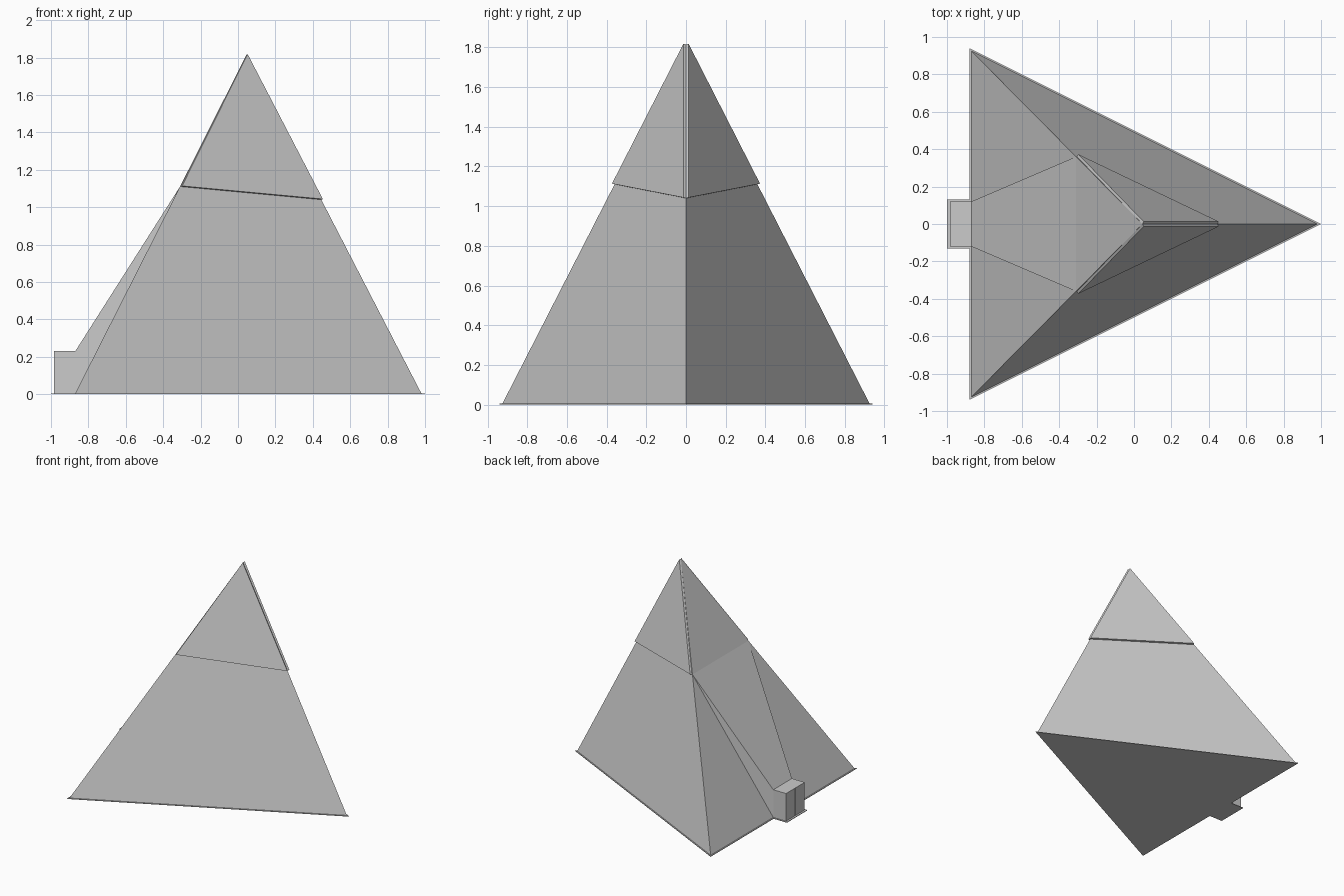
import bpy, bmesh
from mathutils import Vector

if "Cube" in bpy.data.objects:
    bpy.data.objects.remove(bpy.data.objects["Cube"])


def make(name, verts, faces):
    bm = bmesh.new()
    vs = [bm.verts.new(v) for v in verts]
    for f in faces:
        bm.faces.new([vs[i] for i in f])
    bmesh.ops.recalc_face_normals(bm, faces=bm.faces)
    me = bpy.data.meshes.new(name)
    bm.to_mesh(me)
    bm.free()
    ob = bpy.data.objects.new(name, me)
    bpy.context.collection.objects.link(ob)
    return ob


def prism(name, outline, offset):
    # extrude a flat outline by an offset vector
    n = len(outline)
    top = [tuple(Vector(p) + Vector(offset)) for p in outline]
    faces = [tuple(range(n)), tuple(range(n, 2 * n))]
    faces += [(i, (i + 1) % n, (i + 1) % n + n, i + n) for i in range(n)]
    return make(name, list(outline) + top, faces)


Z0 = 0.005
APEX = (0.045, 0, 1.815)
NOSE = (0.98, 0, Z0)

# ground sheet, slightly larger than the tent
half = [(-0.88, 0.94, 0), (-0.88, 0.13, 0), (-1.0, 0.13, 0)]
mirrored = [(x, -y, z) for x, y, z in reversed(half)]
prism("ground_sheet", [(1.0, 0, 0)] + half + mirrored, (0, 0, Z0))

# tent shell: canopy plus entrance tunnel; per side: rear corner, shoulder,
# tunnel root top/bottom, tunnel mouth top/bottom
verts = [APEX, NOSE]
for s in (1, -1):
    verts += [(-0.87, s * 0.925, Z0), (-0.31, s * 0.36, 1.11),
              (-0.87, s * 0.12, 0.23), (-0.87, s * 0.12, Z0),
              (-0.985, s * 0.12, 0.23), (-0.985, s * 0.12, Z0)]
faces = [(0, 3, 9), (3, 4, 10, 9), (4, 6, 12, 10)]
for k in (2, 8):
    faces += [(0, 1, k, k + 1), (k, k + 1, k + 3),
              (k + 1, k + 2, k + 3), (k + 2, k + 4, k + 5, k + 3)]
make("tent_canopy", verts, faces)

for s, side in ((1, "left"), (-1, "right")):
    # door flaps meeting at a narrow centre seam
    prism(side + "_door_flap",
          [(-0.985, s * 0.002, Z0), (-0.985, s * 0.12, Z0),
           (-0.985, s * 0.12, 0.23), (-0.985, s * 0.002, 0.23)], (0.005, 0, 0))
    # thick rain panels lying on the upper part of each side wall
    tri = [APEX, (-0.305, s * 0.36, 1.11), (0.447, 0, 1.04)]
    a, b, c = map(Vector, tri)
    n = (b - a).cross(c - a).normalized()
    if n.y * s < 0:
        n = -n
    prism(side + "_rain_panel", tri, n * 0.015)
